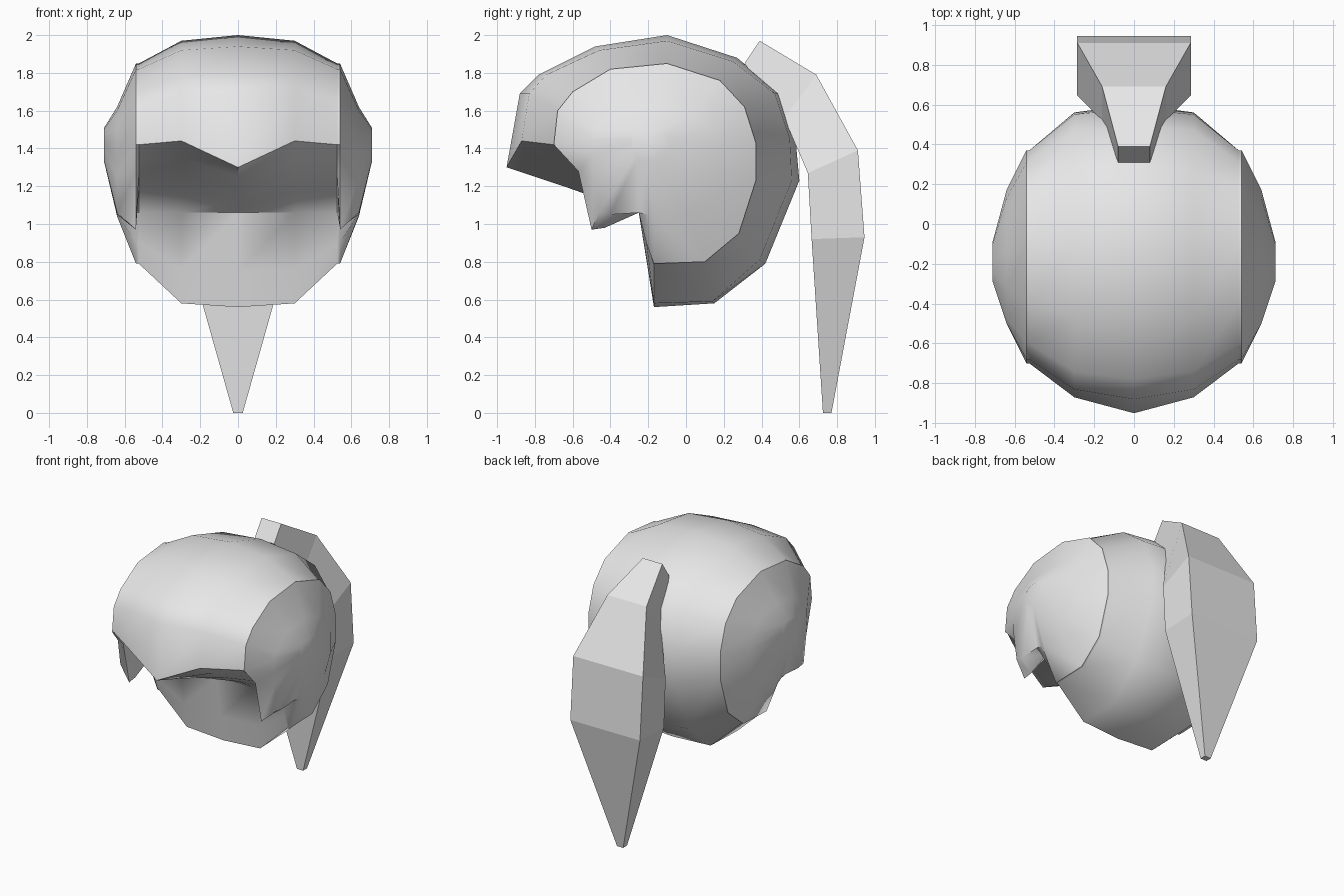
import bpy, bmesh, math

cube = bpy.data.objects.get("Cube")
if cube:
    bpy.data.objects.remove(cube, do_unlink=True)

grey = bpy.data.materials.new("light_grey")
grey.use_nodes = True
grey.diffuse_color = (0.8, 0.8, 0.8, 1)
grey.node_tree.nodes["Principled BSDF"].inputs["Base Color"].default_value = (0.8, 0.8, 0.8, 1)


def loft(name, rings):
    """Join equal-length closed rings of points and cap both ends."""
    bm = bmesh.new()
    loops = [[bm.verts.new(p) for p in ring] for ring in rings]
    n = len(loops[0])
    for a, b in zip(loops, loops[1:]):
        for i in range(n):
            j = (i + 1) % n
            bm.faces.new((a[i], a[j], b[j], b[i]))
    bm.faces.new(loops[0])
    bm.faces.new(loops[-1])
    bmesh.ops.remove_doubles(bm, verts=bm.verts[:], dist=0.0005)
    bmesh.ops.recalc_face_normals(bm, faces=bm.faces[:])
    mesh = bpy.data.meshes.new(name)
    bm.to_mesh(mesh)
    bm.free()
    mesh.materials.append(grey)
    obj = bpy.data.objects.new(name, mesh)
    bpy.context.collection.objects.link(obj)
    return obj


# Hair cap: (y, z) outlines from the fringe tip over the crown, down the back,
# up the lower front, then forward along the underside
centre = [(-.95, 1.30), (-.88, 1.69), (-.78, 1.79), (-.48, 1.94), (-.10, 2.0), (.27, 1.88),
          (.50, 1.69), (.58, 1.45), (.60, 1.23), (.42, .79), (.15, .58), (-.17, .56),
          (-.20, .75), (-.25, 1.06), (-.45, 1.13), (-.62, 1.19), (-.80, 1.25)]
brow = [(-.87, 1.44), (-.83, 1.69), (-.74, 1.79), (-.46, 1.92), (-.10, 1.97), (.25, 1.86),
        (.47, 1.69), (.55, 1.45), (.56, 1.23), (.39, .81), (.14, .59), (-.17, .58),
        (-.20, .76), (-.25, 1.06), (-.42, 1.17), (-.58, 1.26), (-.73, 1.35)]
temple = [(-.70, 1.42), (-.68, 1.60), (-.60, 1.70), (-.40, 1.82), (-.10, 1.85), (.18, 1.76),
          (.31, 1.62), (.37, 1.43), (.37, 1.23), (.28, .95), (.10, .80), (-.17, .79),
          (-.21, .90), (-.25, 1.06), (-.40, 1.18), (-.50, 1.26), (-.60, 1.34)]
side = [(-.50, 1.36), (-.50, 1.45), (-.47, 1.50), (-.33, 1.60), (-.15, 1.62), (.03, 1.58),
        (.13, 1.50), (.17, 1.40), (.17, 1.25), (.10, 1.12), (0, 1.06), (-.17, 1.04),
        (-.20, 1.05), (-.25, 1.06), (-.40, 1.05), (-.46, 1.06), (-.49, 1.25)]
# The side lock hangs below the underside; the ear bulge shrinks the side outline
lock = temple[:14] + [(-.43, .98), (-.50, .97), (-.57, 1.28)]
bulge = [(-.2 + (y + .2) * .3, 1.46 + (z - 1.46) * .3) for y, z in side]

half = [(.30, brow), (.525, temple), (.54, lock), (.64, side), (.71, bulge)]
sections = [(-x, s) for x, s in reversed(half)] + [(0, centre)] + half
hair = loft("hair_cap", [[(x, y, z) for y, z in s] for x, s in sections])
bpy.ops.object.select_all(action='DESELECT')
bpy.context.view_layer.objects.active = hair
hair.select_set(True)
bpy.ops.object.shade_smooth_by_angle(angle=math.radians(48))

# Ponytail: half width, outer (y, z), inner (y, z)
tail = [(.08, (.39, 1.97), (.31, 1.85)), (.16, (.69, 1.79), (.52, 1.56)),
        (.285, (.91, 1.39), (.645, 1.27)), (.285, (.945, .93), (.665, .92)),
        (.025, (.77, 0), (.725, 0))]
loft("ponytail", [[(-w, *o), (w, *o), (w, *i), (-w, *i)] for w, o, i in tail])
